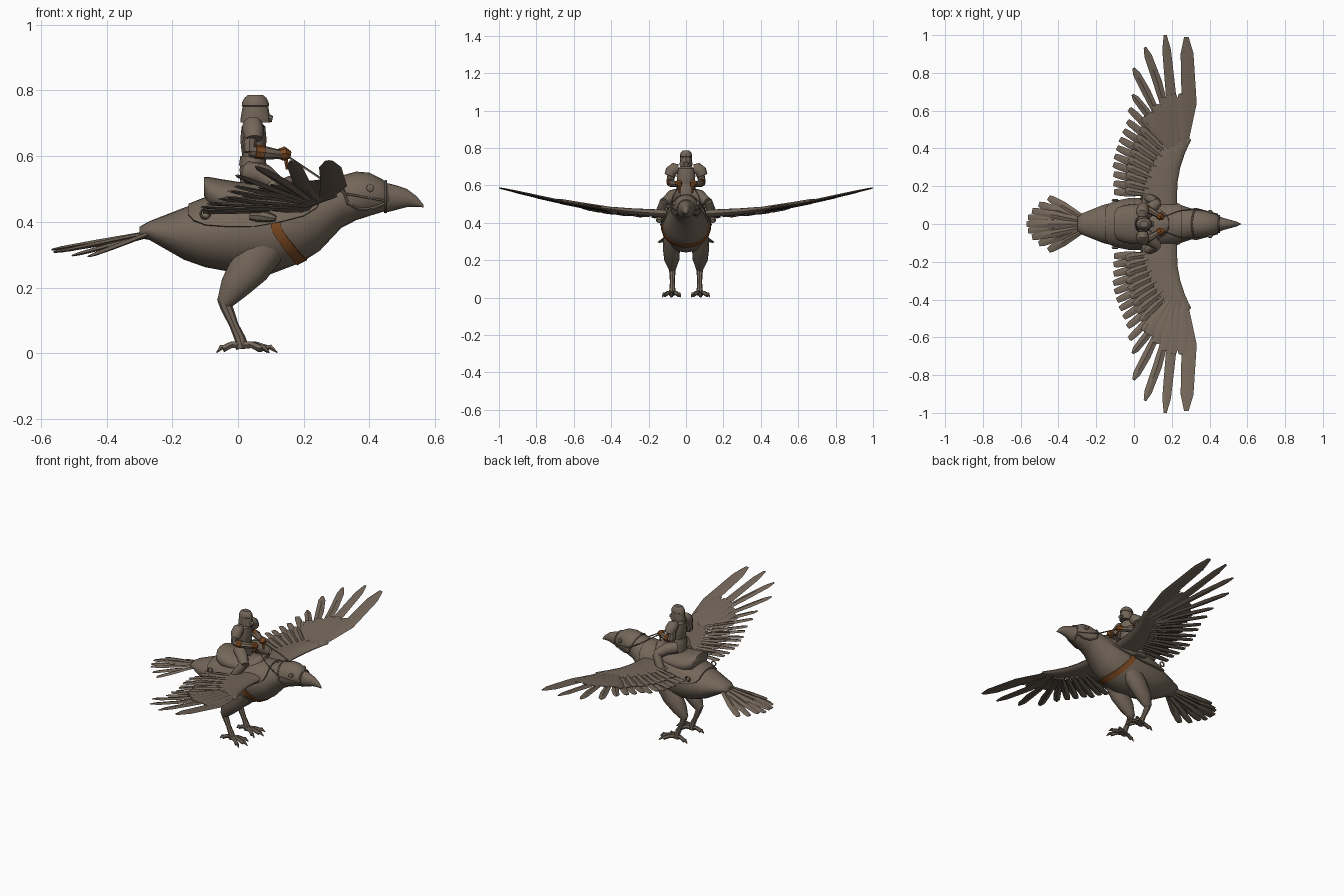
import bpy, bmesh, math
from mathutils import Vector as V

if "Cube" in bpy.data.objects:
    bpy.data.objects.remove(bpy.data.objects["Cube"])


def material(name, rgb):
    m = bpy.data.materials.new(name)
    m.diffuse_color = (*rgb, 1)
    m.use_nodes = True
    m.node_tree.nodes["Principled BSDF"].inputs["Base Color"].default_value = m.diffuse_color
    return m


GREY = material("warm grey", (0.175, 0.135, 0.102))
BROWN = material("leather brown", (0.2, 0.066, 0.015))


def build(name, lofts, mat=GREY, mirror=False, angle=40):
    """Join lofts (lists of equal closed rings) into one capped object."""
    bm = bmesh.new()
    sides = (1, -1) if mirror else (1,)
    for rings in lofts:
        for s in sides:
            vs = [[bm.verts.new((p[0], p[1] * s, p[2])) for p in r] for r in rings]
            n = len(vs[0])
            for a, b in zip(vs, vs[1:]):
                for i in range(n):
                    j = (i + 1) % n
                    bm.faces.new((a[i], a[j], b[j], b[i]))
            bm.faces.new(vs[0])
            bm.faces.new(vs[-1])
    bmesh.ops.recalc_face_normals(bm, faces=bm.faces)
    me = bpy.data.meshes.new(name)
    bm.to_mesh(me)
    bm.free()
    me.materials.append(mat)
    ob = bpy.data.objects.new(name, me)
    bpy.context.collection.objects.link(ob)
    bpy.ops.object.select_all(action='DESELECT')
    ob.select_set(True)
    bpy.context.view_layer.objects.active = ob
    bpy.ops.object.shade_smooth_by_angle(angle=math.radians(angle))
    return ob


def tube(pts, radii, n=10):
    """Rings along a path; radii are (side, up) pairs or single numbers."""
    pts = [V(p) for p in pts]
    whole = (pts[-1] - pts[0]).normalized()
    ref = V((0, 0, 1)) if abs(whole.z) < 0.7 else V((1, 0, 0))
    rings = []
    for i, p in enumerate(pts):
        d = (pts[min(i + 1, len(pts) - 1)] - pts[max(i - 1, 0)]).normalized()
        side = d.cross(ref).normalized()
        up = side.cross(d)
        r = radii[i] if isinstance(radii, (list, tuple)) else radii
        rw, rh = r if isinstance(r, tuple) else (r, r)
        rings.append([p + side * rw * math.cos(t) + up * rh * math.sin(t)
                      for t in (2 * math.pi * k / n for k in range(n))])
    return rings


def feather(base, mid, tip, w, t=0.008, end=0.45):
    base, mid, tip = V(base), V(mid), V(tip)
    return tube([base, mid, mid.lerp(tip, 0.75), tip],
                [(w * 0.5, t), (w, t), (w * 0.85, t * 0.8), (w * end, t * 0.4)], 4)


# Body profile: x, top z, bottom z, half width
BODY = [(-.30, .385, .35, .035), (-.27, .402, .345, .058), (-.165, .443, .285, .1),
        (-.1, .467, .262, .117), (-.03, .487, .249, .127), (.1, .508, .241, .13),
        (.195, .513, .277, .116), (.25, .52, .313, .1), (.315, .541, .382, .078),
        (.36, .553, .405, .072), (.4, .55, .418, .066), (.44, .53, .43, .05),
        (.468, .505, .437, .032)]


def on_body(x, deg, s=1.0):
    for a, b in zip(BODY, BODY[1:]):
        if x <= b[0]:
            break
    f = (x - a[0]) / (b[0] - a[0])
    top, bot, w = (a[k] + (b[k] - a[k]) * f for k in (1, 2, 3))
    r = math.radians(deg)
    return V((x, w * s * math.cos(r), (top + bot) / 2 + (top - bot) / 2 * s * math.sin(r)))


def oval(x, top, bot, w, n=20):
    return [(x, w * math.cos(t), (top + bot) / 2 + (top - bot) / 2 * math.sin(t))
            for t in (2 * math.pi * k / n for k in range(n))]


build("bird_body", [[oval(*s) for s in BODY]], angle=60)
build("beak", [[oval(.445, .52, .427, .042), oval(.48, .512, .436, .03), oval(.515, .5, .445, .021),
                oval(.545, .477, .446, .012), oval(.565, .452, .444, .003)]])
build("eyes", [tube([(.403, .055, .503), (.403, .069, .503), (.403, .073, .503)], [.012, .012, .006])],
      mirror=True)

# Bridle and breast strap
build("bridle", [tube([on_body(x, a, 1.02) for x, a in
                       ((.305, 90), (.31, 60), (.32, 25), (.335, -10), (.37, -35), (.41, -42), (.445, -30))],
                      .005, 6),
                 tube([on_body(.45, a, 1.04) for a in range(-90, 91, 20)], .005, 6)], mirror=True)


def band(angles, x_of, half, s0=.98, s1=1.035):
    return [[on_body(x_of(a) - half, a, s0), on_body(x_of(a) - half, a, s1),
             on_body(x_of(a) + half, a, s1), on_body(x_of(a) + half, a, s0)] for a in angles]


build("breast_strap", [band(range(25, -206, -10),
                            lambda a: .115 + .08 * max(0, -math.sin(math.radians(a))), .015)], BROWN)

# Legs and clawed feet
Y = .073
build("thighs", [tube([(.08, .07, .33), (.035, .078, .26), (-.012, .076, .2), (-.042, Y, .152)],
                      [(.05, .07), (.046, .062), (.04, .045), (.02, .024)], 12)], mirror=True, angle=60)
build("shanks", [tube([(-.045, Y, .17), (-.035, Y, .14), (-.012, Y, .085), (.006, Y, .045), (.014, Y, .015)],
                      [(.018, .02), (.017, .019), (.013, .014), (.016, .017), (.019, .02)], 8)], mirror=True)
toes = []
for dx, dy in ((.11, .005), (.085, .055), (.08, -.045), (-.075, .008)):
    toes.append(tube([(.01, Y, .025), (.01 + dx * .4, Y + dy * .4, .026), (.01 + dx * .72, Y + dy * .75, .014),
                      (.01 + dx * .8, Y + dy * .82, .019), (.01 + dx, Y + dy, .002)],
                     [.014, .011, .012, .009, .002], 6))
build("toes", toes, mirror=True)

# Tail fan
tail = []
for i in range(-4, 5):
    s = i / 4
    tip = V((-.568 + .115 * s * s, .14 * s, .315 - .02 * s * s - .006 * (i % 2)))
    base = V((-.26, .03 * s, .368 - .006 * (i % 2)))
    tail.append(feather(base, base.lerp(tip, .6), tip, .023, .007, .6))
build("tail_feathers", tail, angle=30)


# Wings: arm, then flight feathers and coverts as base / middle / tip in plan
def wz(y):
    pts = [(0, .44), (.1, .443), (.3, .457), (.45, .475), (.7, .525), (1.0, .594)]
    for (a, za), (b, zb) in zip(pts, pts[1:]):
        if y <= b:
            break
    return za + (zb - za) * (y - a) / (b - a)


arm = []
for y, lead, trail, t in ((.06, .225, .03, .03), (.14, .228, .045, .03), (.22, .23, .06, .027), (.3, .245, .088, .024),
                          (.37, .268, .125, .02), (.42, .29, .165, .016), (.445, .303, .21, .011), (.455, .29, .245, .004)):
    c, h = (lead + trail) / 2, (lead - trail) / 2
    arm.append([(c + h * math.cos(a), y, wz(y) + .004 + t * math.sin(a) * (.65 + .35 * math.cos(a)))
                for a in (2 * math.pi * k / 14 for k in range(14))])
build("wing_arms", [arm], mirror=True, angle=60)


def plan_feather(b, m, t, w, dz=0.0, end=.45):
    return feather((*b, wz(b[1]) + dz), (*m, wz(m[1]) + dz - .004), (*t, wz(t[1]) + dz - .006), w, .007, end)


primaries = [((.265, .42), (.292, .64), (.277, .99), .04), ((.24, .42), (.195, .69), (.165, 1.0), .027),
             ((.215, .43), (.125, .75), (.058, .935), .024), ((.2, .42), (.065, .7), (-.003, .825), .023),
             ((.19, .41), (.06, .6), (-.008, .685), .021)]
build("primary_feathers", [plan_feather(b, m, t, w, -.002 * i, .3) for i, (b, m, t, w) in enumerate(primaries)],
      mirror=True, angle=30)

TIPS = [(-.025, .61), (-.035, .545), (-.055, .495), (-.075, .45), (-.09, .405), (-.103, .36),
        (-.11, .315), (-.108, .265), (-.108, .215), (-.106, .17)]
second, cover = [], []
for i, (x, y) in enumerate(TIPS):
    f = i / 9
    b = V((.19 - .12 * f, .4 - .24 * f))
    t = V((x, y))
    second.append(plan_feather(b, b.lerp(t, .6), t, .021, -.008 - .005 * (i % 2), .65))
    c = b.lerp(t, .72) + V((.01, .012))
    cover.append(plan_feather(b, b.lerp(c, .6), c, .021, .006 - .003 * (i % 2), .6))
for b, t in (((.265, .4), (.255, .69)), ((.235, .41), (.205, .685)), ((.215, .41), (.16, .67)),
             ((.2, .41), (.115, .63)), ((.19, .4), (.075, .585))):
    b, t = V(b), V(t)
    cover.append(plan_feather(b, b.lerp(t, .6), t, .031, .009, .6))
build("secondary_feathers", second, mirror=True, angle=30)
build("covert_feathers", cover, mirror=True, angle=30)

# Saddle blanket following the back, seat and side rings
blanket = []
for x, lo in ((-.15, 40), (-.135, 25), (-.1, 14), (-.03, 8), (.05, 6), (.13, 8), (.2, 10), (.24, 16), (.255, 30)):
    angs = [lo + (180 - 2 * lo) * k / 14 for k in range(15)]
    blanket.append([on_body(x, a, 1.085) for a in angs] + [on_body(x, a, .98) for a in reversed(angs)])
build("saddle_blanket", [blanket], angle=50)
build("saddle_seat", [[oval(*s) for s in ((-.103, .537, .48, .06), (-.09, .537, .44, .085), (-.05, .53, .42, .1),
                                          (0, .522, .42, .105), (.08, .52, .42, .1), (.13, .53, .43, .085),
                                          (.17, .545, .45, .055), (.185, .54, .47, .03))]], angle=50)
ring = [(-.1 + .014 * math.cos(a), .126, .425 + .014 * math.sin(a))
        for a in (2 * math.pi * k / 12 for k in range(13))]
build("saddle_rings", [[[(p[0] + ex * (p[0] + .1) / .014, p[1] + ey, p[2] + ex * (p[2] - .425) / .014)
                         for ex, ey in ((.004, 0), (0, .006), (-.004, 0), (0, -.006))] for p in ring]], mirror=True)


# Rider
def stack(cx, levels, n=12):
    """Upright loft: levels of z, half depth in x, half width in y."""
    return tube([(cx, 0, z) for z, _, _ in levels], [(w, d) for _, d, w in levels], n)


build("rider_torso", [stack(.047, [(.52, .04, .05), (.56, .042, .052), (.605, .034, .043), (.612, .036, .045),
                                   (.65, .04, .05), (.69, .036, .045), (.705, .02, .022)])])
build("rider_belt", [stack(.045, [(.572, .042, .053), (.6, .038, .048)])])
build("rider_helmet", [stack(.053, [(.702, .046, .033), (.715, .045, .034), (.752, .039, .031), (.754, .042, .033),
                                    (.765, .04, .032), (.778, .033, .027), (.787, .022, .018)]),
                       tube([(.085, 0, .718), (.105, 0, .713)], [(.018, .014), (.012, .009)], 8)], angle=30)
build("rider_shoulders", [tube([(.045, .04, .69), (.045, .06, .69), (.047, .08, .675), (.048, .09, .652)],
                               [.024, .033, .033, .027], 10)], mirror=True)
build("rider_arms", [tube([(.042, .07, .675), (.035, .082, .64), (.035, .086, .612)], [.022, .021, .018], 8),
                     tube([(.035, .086, .616), (.085, .072, .61), (.13, .045, .605)], [.019, .02, .014], 8)],
      mirror=True)
build("elbow_pads", [tube([(.052, .084, .614), (.078, .077, .611)], [.0215, .0215], 8)], BROWN, True)
build("gloves", [tube([(.125, .046, .607), (.14, .04, .608), (.158, .034, .604)], [.016, .022, .012], 8),
                 tube([(.145, .036, .6), (.15, .034, .56)], [.008, .005], 6)], BROWN, True)
build("rider_legs", [tube([(.035, .035, .55), (.08, .075, .542), (.125, .115, .51)], [.036, .034, .025], 10),
                     tube([(.12, .115, .515), (.085, .135, .465), (.055, .14, .42)], [.025, .024, .018], 10)],
      mirror=True)
build("rider_boots", [tube([(.035, .14, .42), (.06, .14, .42), (.1, .143, .413), (.115, .144, .41)],
                           [(.014, .014), (.019, .02), (.018, .014), (.01, .008)], 8)], mirror=True)
build("reins", [tube([(.15, .036, .6), (.24, .07, .54), (.33, .082, .485), (.445, .052, .465)], .0035, 5)],
      mirror=True)
